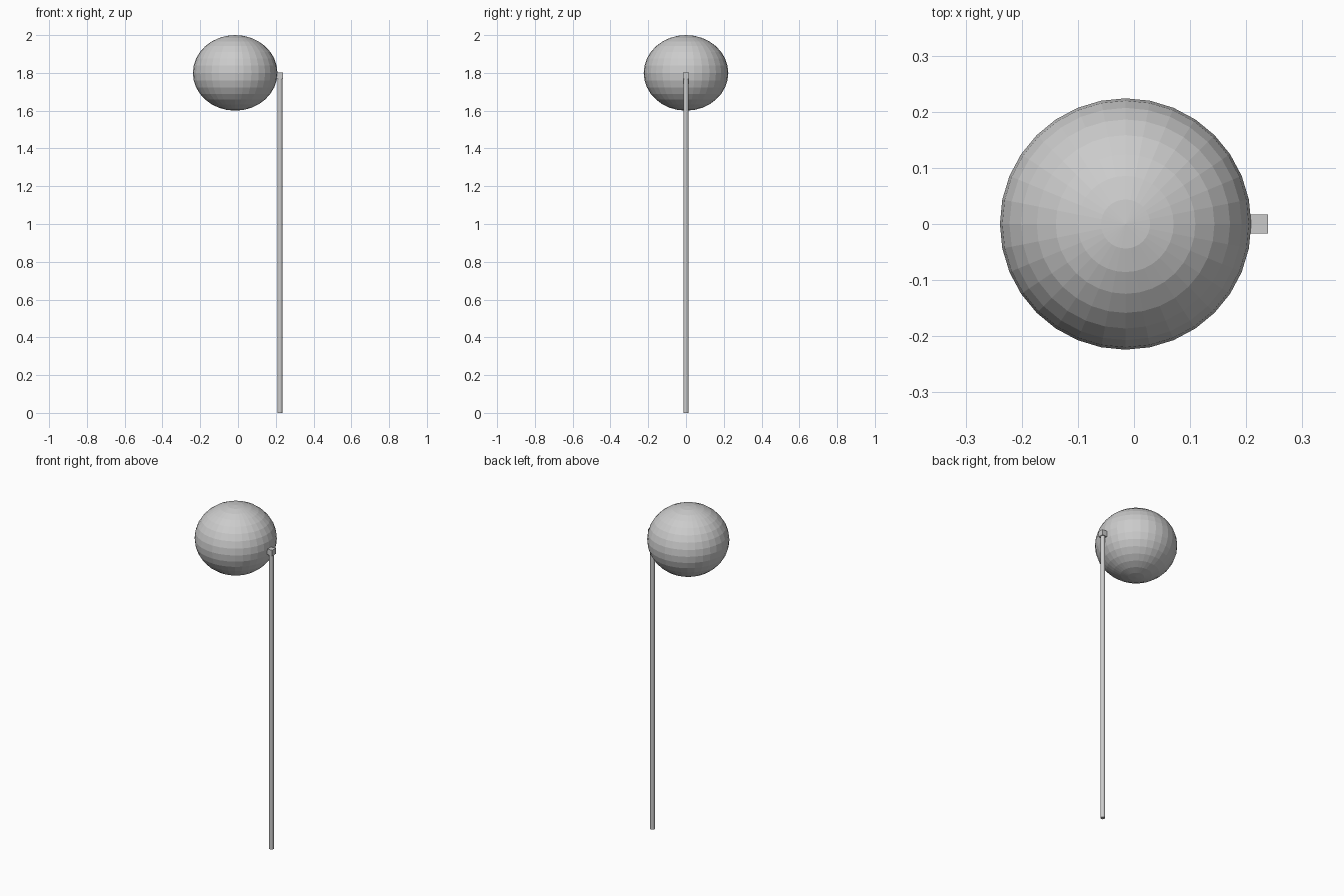
import bpy

if "Cube" in bpy.data.objects:
    bpy.data.objects.remove(bpy.data.objects["Cube"])

# Balloon: slightly squashed flat-shaded sphere
bpy.ops.mesh.primitive_uv_sphere_add(segments=32, ring_count=16, radius=1, location=(-0.015, 0, 1.8))
balloon = bpy.context.object
balloon.name = "balloon"
balloon.scale = (0.224, 0.224, 0.2)

# Small square knot at the side of the balloon
bpy.ops.mesh.primitive_cube_add(size=0.034, location=(0.222, 0, 1.784))
bpy.context.object.name = "knot"

# Thin string hanging down to the ground
bpy.ops.mesh.primitive_cylinder_add(vertices=32, radius=0.0135, depth=1.78, location=(0.222, 0, 0.89))
bpy.context.object.name = "string"
